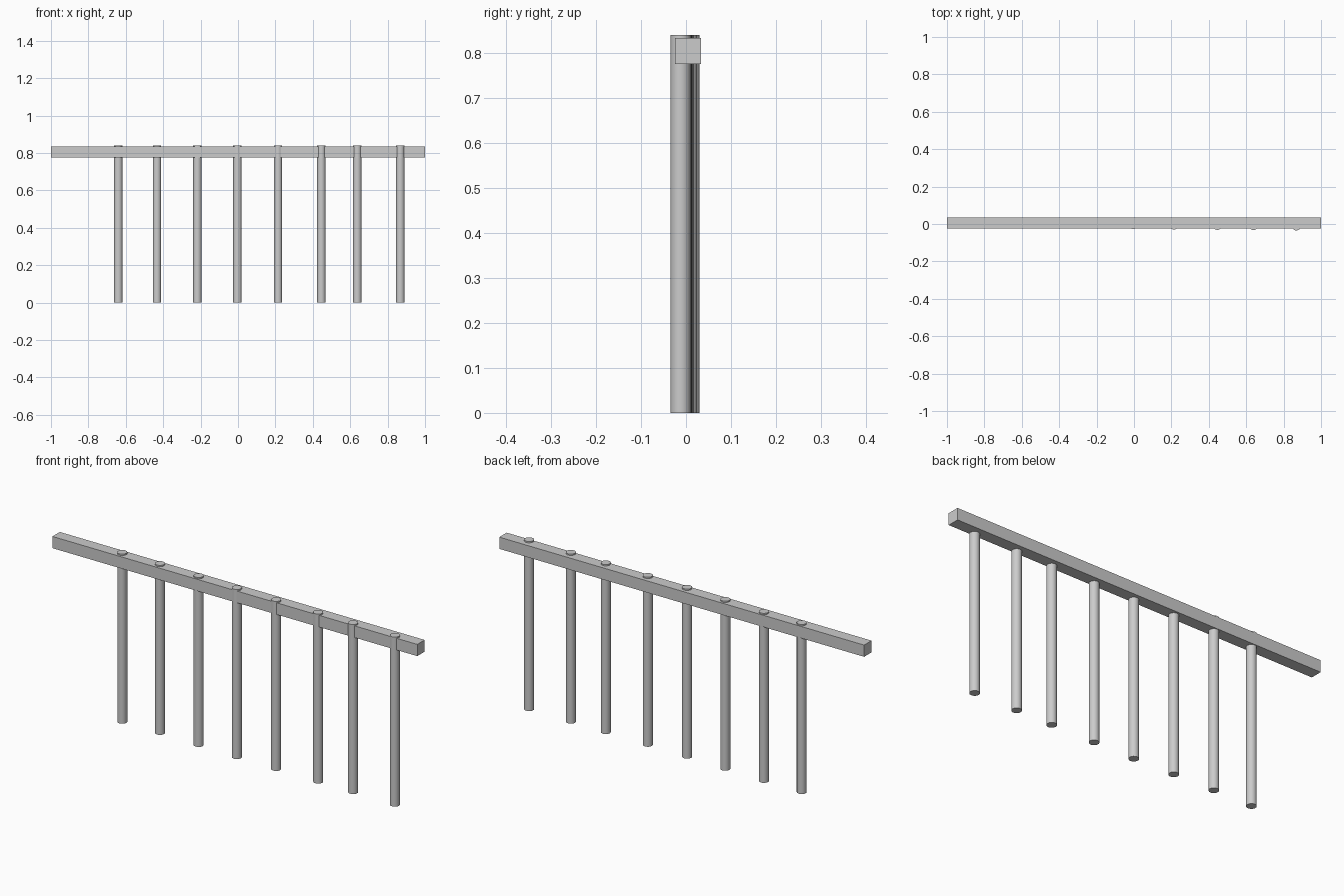
import bpy

if "Cube" in bpy.data.objects:
    bpy.data.objects.remove(bpy.data.objects["Cube"])


def add_post(index, x, y, radius=0.0225, height=0.84):
    bpy.ops.mesh.primitive_cylinder_add(vertices=24, radius=radius, depth=height,
                                        location=(x, y, height / 2))
    post = bpy.context.object
    post.name = f"post_{index}"
    bpy.ops.object.shade_smooth_by_angle()


# Horizontal square rail
bpy.ops.mesh.primitive_cube_add(size=1, location=(0, 0.0045, 0.8045))
rail = bpy.context.object
rail.name = "top_rail"
rail.scale = (2, 0.058, 0.058)
bpy.ops.object.transform_apply(location=False, rotation=False, scale=True)

# Round posts, slightly uneven in spacing and drifting forward to the right
positions = [(-0.64, 0.008), (-0.433, 0.008), (-0.217, 0.002), (-0.003, -0.005),
             (0.214, -0.007), (0.446, -0.009), (0.638, -0.010), (0.868, -0.012)]
for i, (x, y) in enumerate(positions, 1):
    add_post(i, x, y)
